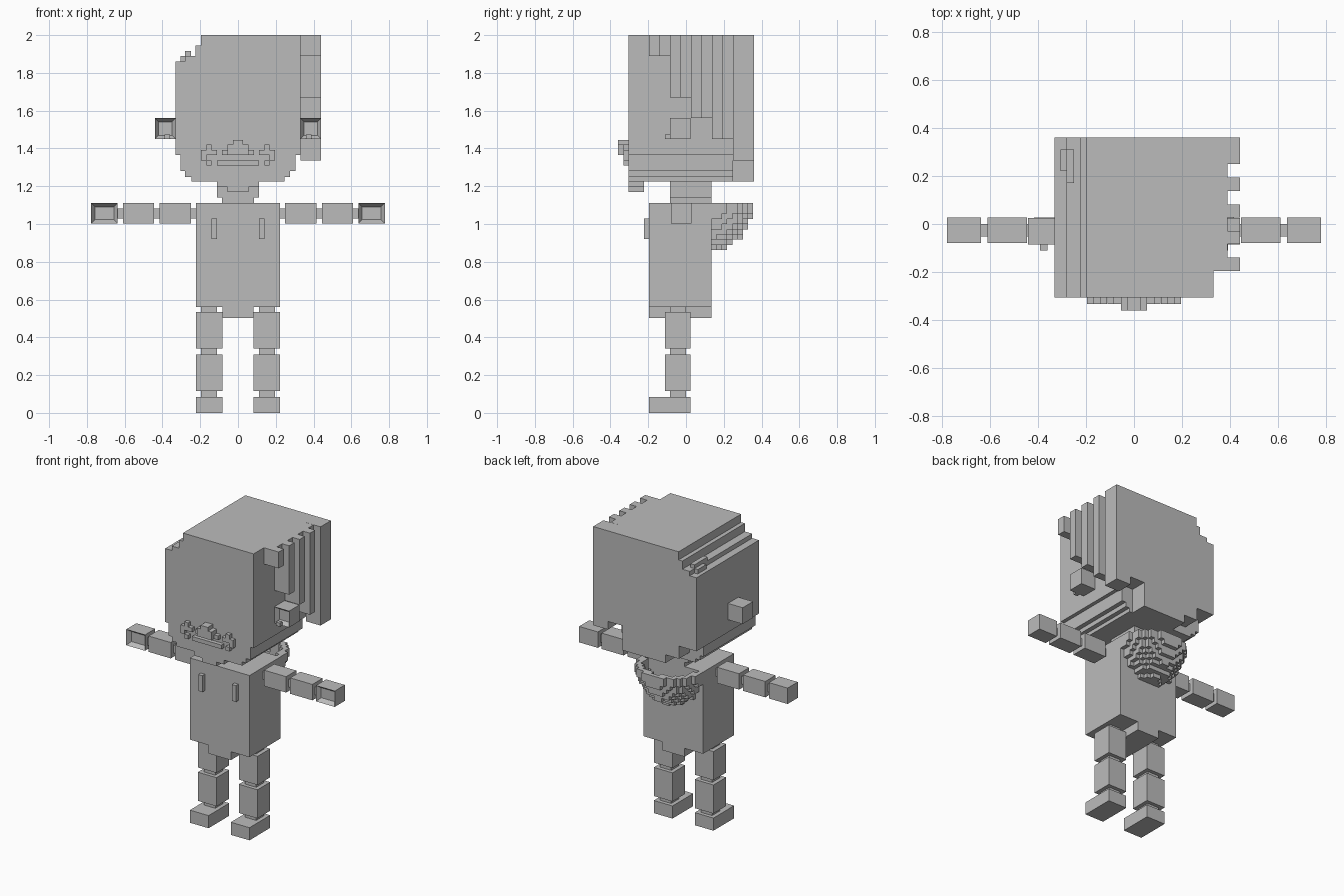
import bpy, bmesh, math

grey = bpy.data.materials.new("plain_grey")
grey.diffuse_color = (0.5, 0.5, 0.5, 1)
U = 0.0276  # size of one small block


def finish(name, bm):
    bmesh.ops.recalc_face_normals(bm, faces=bm.faces)
    me = bpy.data.meshes.new(name)
    bm.to_mesh(me)
    bm.free()
    me.materials.append(grey)
    ob = bpy.data.objects.new(name, me)
    bpy.context.collection.objects.link(ob)
    return ob


def add_box(bm, x0, x1, y0, y1, z0, z1):
    vs = bmesh.ops.create_cube(bm, size=1)["verts"]
    for v in vs:
        v.co.x = x1 if v.co.x > 0 else x0
        v.co.y = y1 if v.co.y > 0 else y0
        v.co.z = z1 if v.co.z > 0 else z0
    return vs


def boxes(name, rows, mirror=False):
    bm = bmesh.new()
    for r in rows:
        add_box(bm, *r)
        if mirror:
            add_box(bm, -r[1], -r[0], *r[2:])
    return finish(name, bm)


def recessed_pair(name, x0, x1, y0, y1, z0, z1):
    # mirrored boxes with a square hollow in the front face
    bm = bmesh.new()
    add_box(bm, x0, x1, y0, y1, z0, z1)
    add_box(bm, -x1, -x0, y0, y1, z0, z1)
    bm.normal_update()
    front = [f for f in bm.faces if f.normal.y < -0.9]
    bmesh.ops.inset_individual(bm, faces=front, thickness=0.028)
    for f in front:
        for v in f.verts:
            v.co.y += U
    return finish(name, bm)


def prism(name, pts, y0, y1):
    bm = bmesh.new()
    f = bm.faces.new([bm.verts.new((x, y0, z)) for x, z in pts])
    ext = bmesh.ops.extrude_face_region(bm, geom=[f])["geom"]
    bmesh.ops.translate(bm, vec=(0, y1 - y0, 0),
                        verts=[g for g in ext if isinstance(g, bmesh.types.BMVert)])
    return finish(name, bm)


# head: stepped jaw and stepped upper left edge
jaw = [(0.33, 1.365), (0.305, 1.365), (0.305, 1.28), (0.275, 1.28),
       (0.275, 1.25), (0.245, 1.25), (0.245, 1.225)]
jaw_left = [(-0.245, 1.225), (-0.245, 1.25), (-0.28, 1.25), (-0.28, 1.28),
            (-0.305, 1.28), (-0.305, 1.365), (-0.33, 1.365)]
crown = [(-0.33, 1.86), (-0.28, 1.86), (-0.28, 1.89), (-0.225, 1.89),
         (-0.225, 1.945), (-0.197, 1.945), (-0.197, 2.0), (0.33, 2.0)]
prism("head", jaw + jaw_left + crown, -0.305, 0.25)

# back hair with a ragged lower edge
ragged = [(0.44, 1.335), (0.33, 1.335), (0.33, 1.39), (0.22, 1.39), (0.22, 1.225),
          (-0.1, 1.225), (-0.1, 1.28), (-0.2, 1.28), (-0.2, 1.365), (-0.33, 1.365)]
prism("back_hair", ragged + crown[:-1] + [(0.44, 2.0)], 0.25, 0.36)
boxes("crown_tuft", [(-0.305, -0.28, 0.22, 0.31, 1.86, 1.89),
                     (-0.28, -0.25, 0.17, 0.31, 1.89, 1.915)])

# side hair: ridges alternating with shallower strips
rows = []
for i, low in enumerate((1.89, 1.67, 1.56, 1.45)):
    y = -0.195 + i * 0.111
    rows.append((0.33, 0.44, y, y + 0.055, low, 2.0))
    rows.append((0.33, 0.388, y + 0.055, y + 0.111, low, 2.0))
boxes("side_hair", rows)

# ears and small earrings
recessed_pair("ears", 0.33, 0.44, -0.085, 0.025, 1.45, 1.56)
boxes("earrings", [(0.36, 0.39, -0.11, -0.085, 1.45, 1.475)], True)

# face
boxes("nose", [(-0.055, 0.055, -0.36, -0.305, 1.365, 1.42),
               (-0.027, 0.027, -0.36, -0.305, 1.42, 1.445)])
boxes("nostrils", [(0.055, 0.085, -0.332, -0.305, 1.365, 1.392)], True)
boxes("mouth", [(-0.11, 0.11, -0.332, -0.305, 1.31, 1.337)])
boxes("cheeks", [(0.14, 0.168, -0.332, -0.305, 1.31, 1.337),
                 (0.14, 0.168, -0.332, -0.305, 1.392, 1.42),
                 (0.112, 0.195, -0.332, -0.305, 1.365, 1.392),
                 (0.168, 0.195, -0.332, -0.305, 1.337, 1.365)], True)
boxes("chin_beard", [(-0.11, 0.11, -0.305, -0.222, 1.197, 1.225),
                     (-0.055, 0.055, -0.305, -0.222, 1.17, 1.197)])

# neck and torso
boxes("neck", [(-0.11, 0.11, -0.085, 0.135, 1.14, 1.225),
               (-0.085, 0.085, -0.085, 0.135, 1.11, 1.14)])
boxes("torso", [(-0.222, 0.222, -0.195, 0.135, 0.56, 1.11)])
boxes("hips", [(-0.083, 0.083, -0.195, 0.135, 0.503, 0.56)])
boxes("hood_cords", [(0.11, 0.14, -0.222, -0.195, 0.92, 1.03)], True)

# arms
boxes("arm_segments", [(0.25, 0.415, -0.08, 0.028, 1.003, 1.11),
                       (0.445, 0.61, -0.08, 0.028, 1.003, 1.11)], True)
boxes("arm_joints", [(x, x + 0.03, -0.053, 0.0, 1.03, 1.083)
                     for x in (0.221, 0.415, 0.609)], True)
recessed_pair("hands", 0.637, 0.777, -0.08, 0.028, 1.003, 1.11)

# legs
boxes("leg_segments", [(0.083, 0.222, -0.11, 0.025, 0.34, 0.533),
                       (0.083, 0.222, -0.11, 0.025, 0.115, 0.308)], True)
boxes("leg_joints", [(0.11, 0.195, -0.085, 0.0, z, z + 0.032)
                     for z in (0.084, 0.308, 0.53)], True)
boxes("feet", [(0.083, 0.222, -0.195, 0.025, 0.0, 0.085)], True)

# hood hanging at the back: a blocky hollow bowl
bm = bmesh.new()
for i in range(16):
    for j in range(8):
        u, v = (i - 7.5) / 8, (j + 0.5) / 8
        r = math.hypot(u, v)
        if r > 1.02:
            continue
        low = 1.11 - U * max(2, round(9 * math.sqrt(max(0, 1 - r * r))))
        top = 1.11 if r > 0.82 else low + 2 * U
        add_box(bm, (i - 8) * U, (i - 7) * U, 0.135 + j * U, 0.135 + (j + 1) * U, low, top)
finish("hood", bm)
